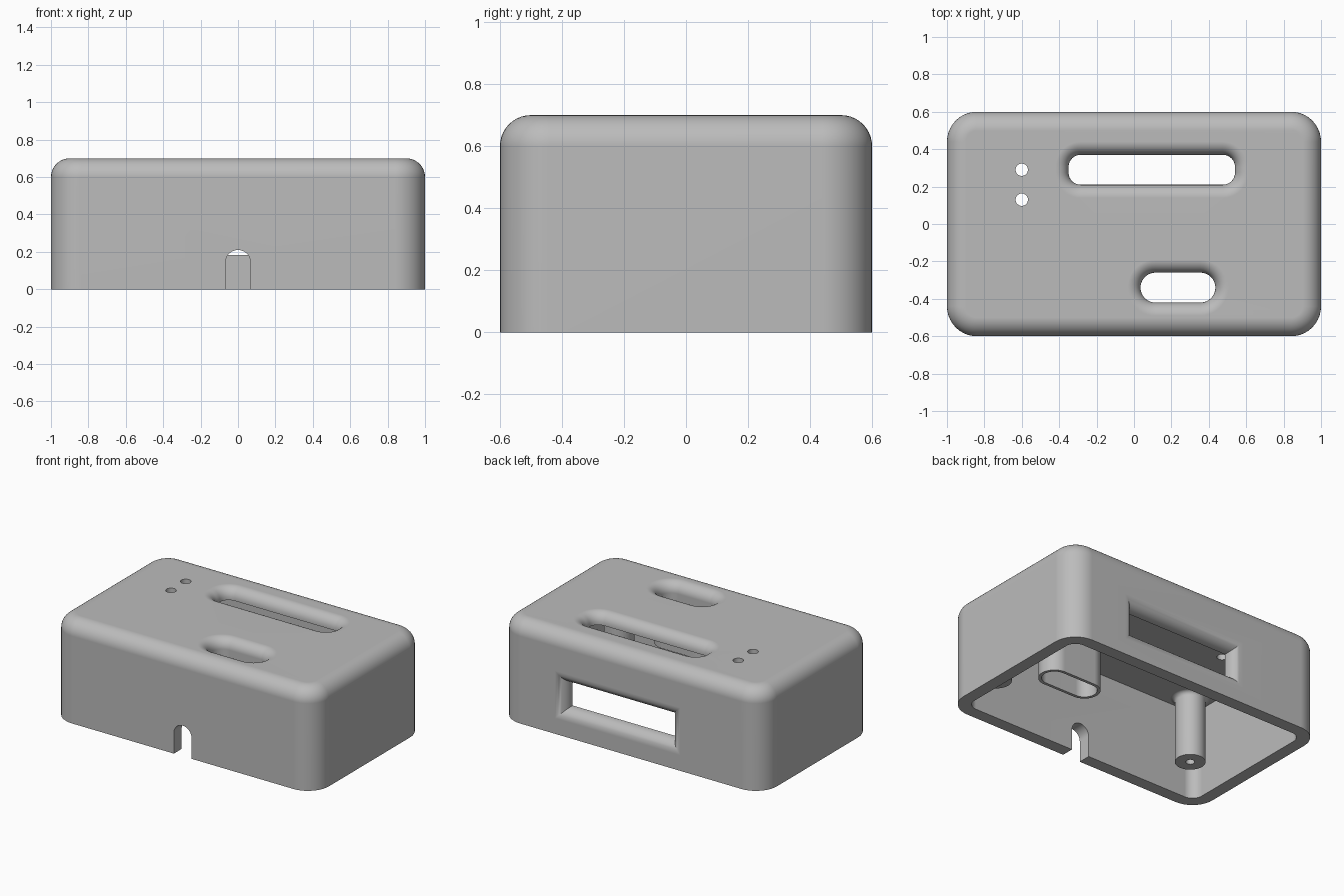
import bpy, bmesh
from math import sin, cos, pi, radians
from mathutils import Matrix, Vector

cube = bpy.data.objects.get("Cube")
if cube:
    bpy.data.objects.remove(cube)

grey = bpy.data.materials.new("plain_grey")
grey.use_nodes = True
COLOUR = (0.5, 0.5, 0.5, 1)
grey.diffuse_color = COLOUR
grey.node_tree.nodes["Principled BSDF"].inputs["Base Color"].default_value = COLOUR

TO_BACK = Matrix.Rotation(-pi / 2, 4, "X")   # turns a loft's axis towards +y
WALL = 0.085
HEIGHT = 0.7
CEILING = HEIGHT - 0.08


def outline(hx, hy, r, steps=10):
    """Rounded rectangle of half sizes hx, hy; sharp corners when r is 0."""
    pts = []
    for q, (sx, sy) in enumerate(((1, 1), (-1, 1), (-1, -1), (1, -1))):
        n = steps if r > 0 else 0
        for i in range(n + 1):
            a = (q + i / max(n, 1)) * pi / 2
            pts.append((sx * (hx - r) + r * cos(a), sy * (hy - r) + r * sin(a)))
    return pts


def loft(name, hx, hy, r, rings, centre=(0, 0, 0), turn=Matrix()):
    """Closed solid through rounded rectangles grown by each (offset, level)."""
    bm = bmesh.new()
    loops = []
    for grow, level in rings:
        pts = outline(hx + grow, hy + grow, r + grow if r > 0 else 0)
        loops.append([bm.verts.new((x, y, level)) for x, y in pts])
    for a, b in zip(loops, loops[1:]):
        for i in range(len(a)):
            j = (i + 1) % len(a)
            bm.faces.new((a[i], a[j], b[j], b[i]))
    bm.faces.new(loops[0])
    bm.faces.new(loops[-1])
    bmesh.ops.remove_doubles(bm, verts=bm.verts, dist=1e-5)
    bmesh.ops.recalc_face_normals(bm, faces=bm.faces)
    bm.transform(Matrix.Translation(Vector(centre)) @ turn)
    mesh = bpy.data.meshes.new(name)
    bm.to_mesh(mesh)
    bm.free()
    mesh.materials.append(grey)
    obj = bpy.data.objects.new(name, mesh)
    bpy.context.collection.objects.link(obj)
    return obj


def combine(target, tool, operation):
    """Apply one boolean and discard the tool."""
    tool.hide_render = True
    mod = target.modifiers.new(operation, "BOOLEAN")
    mod.operation = operation
    mod.solver = "EXACT"
    mod.object = tool
    bpy.context.view_layer.objects.active = target
    bpy.ops.object.modifier_apply(modifier=mod.name)
    bpy.data.objects.remove(tool)


def flared(surface, radius, start, steps=8):
    """Rings of a cutter that opens in a rounded lip at the given level."""
    arc = [(radius * (1 - cos(i / steps * pi / 2)),
            surface - radius + radius * sin(i / steps * pi / 2))
           for i in range(steps + 1)]
    return [(0, start)] + arc + [(radius, surface + 0.1)]


# Hollow shell, open below, with a rounded top edge
TOP_R = 0.1
top_edge = [(TOP_R * (cos(i / 10 * pi / 2) - 1),
             HEIGHT - TOP_R + TOP_R * sin(i / 10 * pi / 2)) for i in range(11)]
case = loft("case_shell", 1, 0.6, 0.16,
            [(-WALL, CEILING), (-WALL, 0), (0, 0)] + top_edge)

# Four screw posts with blind holes and flared roots
POST_R = 0.095
HOLE_R = 0.028
root = [(POST_R + 0.03 * (1 - cos(i / 5 * pi / 2)),
         CEILING - 0.03 + 0.03 * sin(i / 5 * pi / 2)) for i in range(6)]
post = [(HOLE_R, 0.5), (HOLE_R, 0.17), (POST_R, 0.17)] + root + [(POST_R + 0.03, 0.65)]
for sx in (-1, 1):
    for sy in (-1, 1):
        tool = loft("screw_post", 0.001, 0.001, 0.001,
                    [(r - 0.001, z) for r, z in post], (sx * 0.78, sy * 0.39, 0))
        combine(case, tool, "UNION")

# Thin tube hanging below the small slot
SMALL = (0.235, -0.34, 0)
combine(case, loft("slot_tube", 0.22, 0.1, 0.1,
                   [(0, 0.325), (0, 0.65)], SMALL), "UNION")

# Two slots in the top and a window in the back, all with rounded lips
LIP = 0.07
combine(case, loft("small_slot", 0.2, 0.08, 0.08,
                   flared(HEIGHT, LIP, 0.2), SMALL), "DIFFERENCE")
combine(case, loft("long_slot", 0.445, 0.08, 0.065,
                   flared(HEIGHT, LIP, 0.5), (0.095, 0.29, 0)), "DIFFERENCE")
combine(case, loft("back_window", 0.4, 0.088, 0,
                   flared(0.6, 0.075, 0.45), (0.1, 0, 0.27), TO_BACK), "DIFFERENCE")

# Two small round holes in the top
for y in (0.13, 0.29):
    combine(case, loft("round_hole", 0.033, 0.033, 0.033,
                       [(0, 0.5), (0, 0.8)], (-0.6, y, 0)), "DIFFERENCE")

# Arched cable notch in the front
combine(case, loft("cable_notch", 0.067, 0.2, 0.067,
                   [(0, -0.7), (0, -0.45)], (0, 0, 0.01), TO_BACK), "DIFFERENCE")

# Smooth shading with crisp edges
bpy.ops.object.select_all(action="DESELECT")
case.select_set(True)
bpy.context.view_layer.objects.active = case
bpy.ops.object.shade_smooth_by_angle(angle=radians(30))
weighted = case.modifiers.new("even_shading", "WEIGHTED_NORMAL")
weighted.keep_sharp = True
